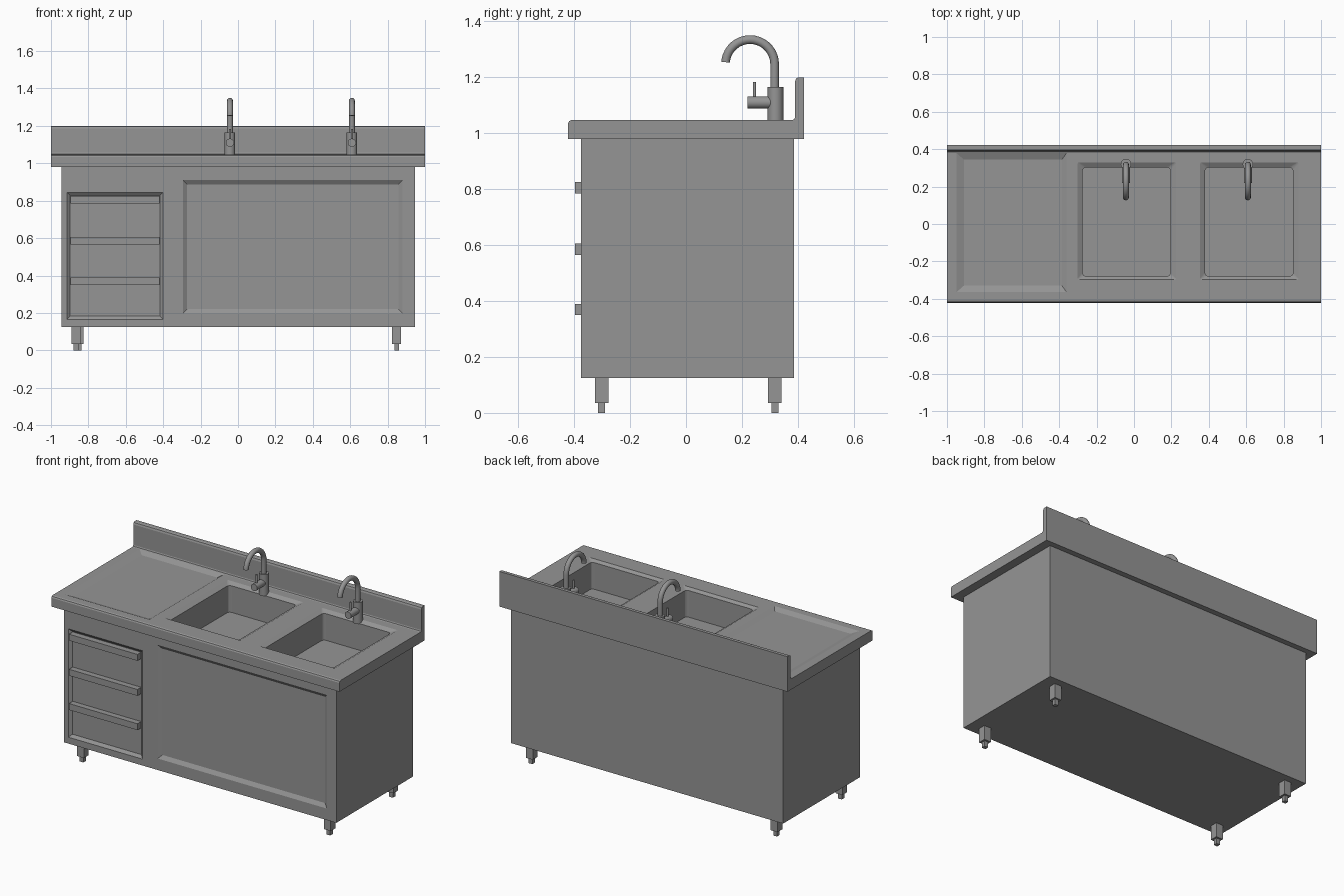
import bpy, bmesh
from math import sin, cos, pi, radians
from mathutils import Vector

if "Cube" in bpy.data.objects:
    bpy.data.objects.remove(bpy.data.objects["Cube"])

steel = bpy.data.materials.new("brushed steel")
steel.use_nodes = True
STEEL = (0.3, 0.3, 0.3, 1)
steel.diffuse_color = STEEL
steel.node_tree.nodes["Principled BSDF"].inputs["Base Color"].default_value = STEEL


def loft(name, rings, smooth=False):
    """Closed solid through rings of equal point count."""
    bm = bmesh.new()
    loops = [[bm.verts.new(p) for p in ring] for ring in rings]
    for a, b in zip(loops, loops[1:]):
        for i in range(len(a)):
            j = (i + 1) % len(a)
            bm.faces.new((a[i], a[j], b[j], b[i]))
    bm.faces.new(loops[0][::-1])
    bm.faces.new(loops[-1])
    bmesh.ops.recalc_face_normals(bm, faces=bm.faces)
    mesh = bpy.data.meshes.new(name)
    bm.to_mesh(mesh)
    bm.free()
    mesh.materials.append(steel)
    ob = bpy.data.objects.new(name, mesh)
    bpy.context.collection.objects.link(ob)
    if smooth:
        bpy.ops.object.select_all(action='DESELECT')
        ob.select_set(True)
        bpy.context.view_layer.objects.active = ob
        bpy.ops.object.shade_smooth_by_angle(angle=radians(40))
    return ob


def rect(x0, x1, y0, y1, r=0.0):
    """Rectangle outline, with rounded corners when r is set."""
    if not r:
        return [(x0, y0), (x1, y0), (x1, y1), (x0, y1)]
    corners = [(x1 - r, y1 - r), (x0 + r, y1 - r), (x0 + r, y0 + r), (x1 - r, y0 + r)]
    return [(cx + r * cos((k + s / 4) * pi / 2), cy + r * sin((k + s / 4) * pi / 2))
            for k, (cx, cy) in enumerate(corners) for s in range(5)]


def level(outline, z):
    return [(x, y, z) for x, y in outline]


def box(name, x0, x1, y0, y1, z0, z1):
    return loft(name, [level(rect(x0, x1, y0, y1), z) for z in (z0, z1)])


def tube(name, path, radius, sides=20):
    """Round bar along a path that stays in a plane of constant x."""
    pts = [Vector(p) for p in path]
    side = Vector((1, 0, 0))
    rings = []
    for i, p in enumerate(pts):
        along = (pts[min(i + 1, len(pts) - 1)] - pts[max(i - 1, 0)]).normalized()
        up = along.cross(side)
        rings.append([p + radius * (side * cos(a) + up * sin(a))
                      for a in (2 * pi * k / sides for k in range(sides))])
    return loft(name, rings, True)


def cut(target, cutter):
    mod = target.modifiers.new("cut", 'BOOLEAN')
    mod.operation, mod.solver, mod.object = 'DIFFERENCE', 'EXACT', cutter
    bpy.context.view_layer.objects.active = target
    bpy.ops.object.modifier_apply(modifier=mod.name)


def discard(ob):
    bpy.data.objects.remove(ob)


TOP = 1.047

# Worktop and backsplash as one extruded side profile
profile = [(-.422, .98), (-.422, 1.035), (-.418, 1.043), (-.41, TOP), (.38, TOP),
           (.387, 1.05), (.39, 1.057), (.39, 1.185), (.394, 1.196), (.402, 1.2),
           (.422, 1.2), (.422, .98)]
worktop = loft("worktop", [[(x, y, z) for y, z in profile] for x in (-1, 1)])
cabinet = box("cabinet", -.945, .945, -.375, .387, .125, .98)

# Sloped draining board, running out level at its right end
drain = loft("draining_board_cutter", [
    level([(-.91, -.33), (-.385, -.33), (-.385, .345), (-.91, .345)], TOP - .014),
    level([(-.95, -.365), (-.36, -.365), (-.36, .38), (-.95, .38)], TOP + .0005)])
cut(worktop, drain)
discard(drain)

# Two sunken basins with chamfered rims
for side, x in (("right", -.04), ("left", .615)):
    basin = loft("basin_cutter", [
        level(rect(x - .235, x + .235, -.28, .303, .02), .865),
        level(rect(x - .235, x + .235, -.28, .303, .02), TOP - .015),
        level(rect(x - .262, x + .265, -.297, .33, .006), TOP + .0005)])
    cut(worktop, basin)
    cut(cabinet, basin)
    discard(basin)
    tube(side + "_drain", [(x - .004, 0, .86), (x - .004, 0, .868)], .062, 32)

# Recessed drawer bay and door panel on the front
for x0, x1, z0, z1, w in ((-.915, -.4, .165, .845, .018), (-.295, .88, .197, .91, .023)):
    def panel(inset, y):
        return [(x, y, z) for x, z in rect(x0 + inset, x1 - inset, z0 + inset, z1 - inset)]
    recess = loft("panel_cutter", [panel(0, -.38), panel(0, -.375), panel(w, -.36)])
    cut(cabinet, recess)
    discard(recess)

# Drawer handles
for name, z in (("top", .805), ("middle", .585), ("bottom", .37)):
    box(name + "_drawer_handle", -.895, -.42, -.397, -.355, z - .02, z + .02)

# Taps
for side, x in (("right", -.043), ("left", .609)):
    tube(side + "_tap_body", [(x, .32, 1.03), (x, .32, 1.165)], .028, 24)
    arc = [(x, .229 + .088 * cos(a), 1.247 + .088 * sin(a))
           for a in (radians(d) for d in range(0, 171, 10))]
    tube(side + "_tap_spout", [(x, .317, 1.16), (x, .317, 1.2)] + arc + [(x, .142, 1.254)], .0155)
    tube(side + "_tap_valve", [(x, .22, 1.11), (x, .31, 1.11)], .022)
    tube(side + "_tap_lever", [(x, .245, 1.12), (x, .245, 1.183)], .006, 12)

# Legs with narrower feet
for x, y, name in ((-.866, -.302, "front_right"), (-.85, .318, "back_right"),
                   (.848, -.302, "front_left"), (.848, .318, "back_left")):
    for part, h, z0, z1 in (("leg", .024, .035, .13), ("foot", .0125, 0, .04)):
        box(name + "_" + part, x - h, x + h, y - h, y + h, z0, z1)
